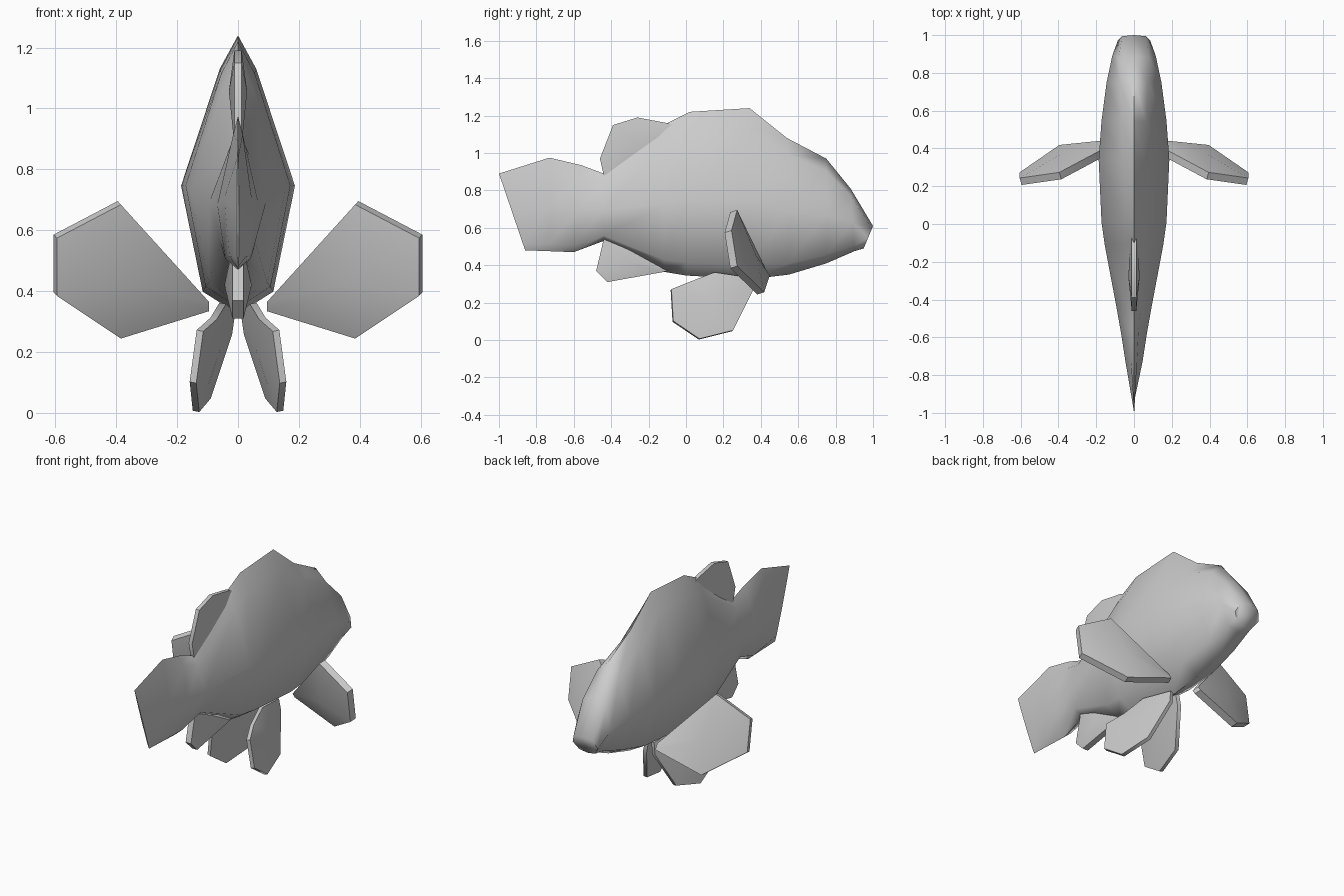
import bpy, bmesh, math
from mathutils import Vector

if "Cube" in bpy.data.objects:
    bpy.data.objects.remove(bpy.data.objects["Cube"])


def finish(name, bm, angle=60):
    bmesh.ops.recalc_face_normals(bm, faces=bm.faces)
    me = bpy.data.meshes.new(name)
    bm.to_mesh(me)
    bm.free()
    ob = bpy.data.objects.new(name, me)
    bpy.context.collection.objects.link(ob)
    bpy.ops.object.select_all(action='DESELECT')
    bpy.context.view_layer.objects.active = ob
    ob.select_set(True)
    bpy.ops.object.shade_smooth_by_angle(angle=math.radians(angle))
    return ob


def fin(name, outline, thick, side=1):
    """Flat fin: an outer rim plus a raised inner ring and centre on both faces."""
    bm = bmesh.new()
    pts = [Vector((side * x, y, z)) for x, y, z in outline]
    n = len(pts)
    c = sum(pts, Vector()) / n
    nor = sum(((pts[i] - c).cross(pts[(i + 1) % n] - c) for i in range(n)), Vector()).normalized()
    rims = []
    for s in (1, -1):
        rim = [bm.verts.new(p + nor * s * thick * 0.4) for p in pts]
        mid = bm.verts.new(c + nor * s * thick)
        for i in range(n):
            bm.faces.new((rim[i], rim[(i + 1) % n], mid))
        rims.append(rim)
    a, b = rims
    for i in range(n):
        j = (i + 1) % n
        bm.faces.new((a[i], a[j], b[j], b[i]))
    return finish(name, bm, 50)


# Body and tail: loft of rings (top y, top z, bottom y, bottom z, half width, shoulder)
rings = [
    (1.00, 0.61, 0.95, 0.49, 0.085, 0.75),
    (0.88, 0.81, 0.90, 0.475, 0.115, 0.70),
    (0.75, 0.97, 0.75, 0.41, 0.145, 0.50),
    (0.54, 1.08, 0.55, 0.35, 0.172, 0.38),
    (0.34, 1.24, 0.34, 0.325, 0.187, 0.32),
    (0.02, 1.22, 0.00, 0.345, 0.172, 0.32),
    (-0.10, 1.16, -0.12, 0.365, 0.155, 0.33),
    (-0.44, 0.89, -0.44, 0.53, 0.093, 0.40),
    (-0.56, 0.935, -0.60, 0.47, 0.068, 0.35),
    (-0.73, 0.975, -0.73, 0.475, 0.045, 0.35),
    (-1.00, 0.89, -0.86, 0.48, 0.004, 0.50),
]
bm = bmesh.new()
loops = []
for yt, zt, yb, zb, w, sh in rings:
    section = [(0, 1), (sh * w, 0.88), (w, 0.46), (0.62 * w, 0.08), (0, 0),
               (-0.62 * w, 0.08), (-w, 0.46), (-sh * w, 0.88)]
    loops.append([bm.verts.new((x, yb + (yt - yb) * f, zb + (zt - zb) * f)) for x, f in section])
for a, b in zip(loops, loops[1:]):
    for i in range(8):
        j = (i + 1) % 8
        bm.faces.new((a[i], a[j], b[j], b[i]))
bm.faces.new(loops[0])
bm.faces.new(loops[-1])
finish("body", bm)

# Rear dorsal fin and anal fin, rooted inside the body
fin("dorsal_fin", [(0, y, z) for y, z in
    [(0.0, 1.12), (-0.10, 1.16), (-0.26, 1.19), (-0.39, 1.15), (-0.46, 0.97),
     (-0.44, 0.88), (-0.30, 0.92)]], 0.03)
fin("anal_fin", [(0, y, z) for y, z in
    [(-0.08, 0.38), (-0.12, 0.364), (-0.42, 0.31), (-0.48, 0.37), (-0.44, 0.54),
     (-0.30, 0.55)]], 0.045)

# Paired pectoral and pelvic fins
pectoral = [(0.10, 0.41, 0.37), (0.39, 0.255, 0.69), (0.60, 0.225, 0.58),
            (0.60, 0.255, 0.39), (0.39, 0.40, 0.25), (0.10, 0.43, 0.34)]
pelvic = [(0.02, 0.35, 0.33), (0.03, 0.355, 0.26), (0.10, 0.25, 0.05), (0.138, 0.07, 0.005),
          (0.148, -0.07, 0.10), (0.125, -0.08, 0.27), (0.08, 0.02, 0.31), (0.05, 0.15, 0.36)]
for label, s in (("right", 1), ("left", -1)):
    fin("pectoral_fin_" + label, pectoral, 0.05, s)
    fin("pelvic_fin_" + label, pelvic, 0.028, s)
